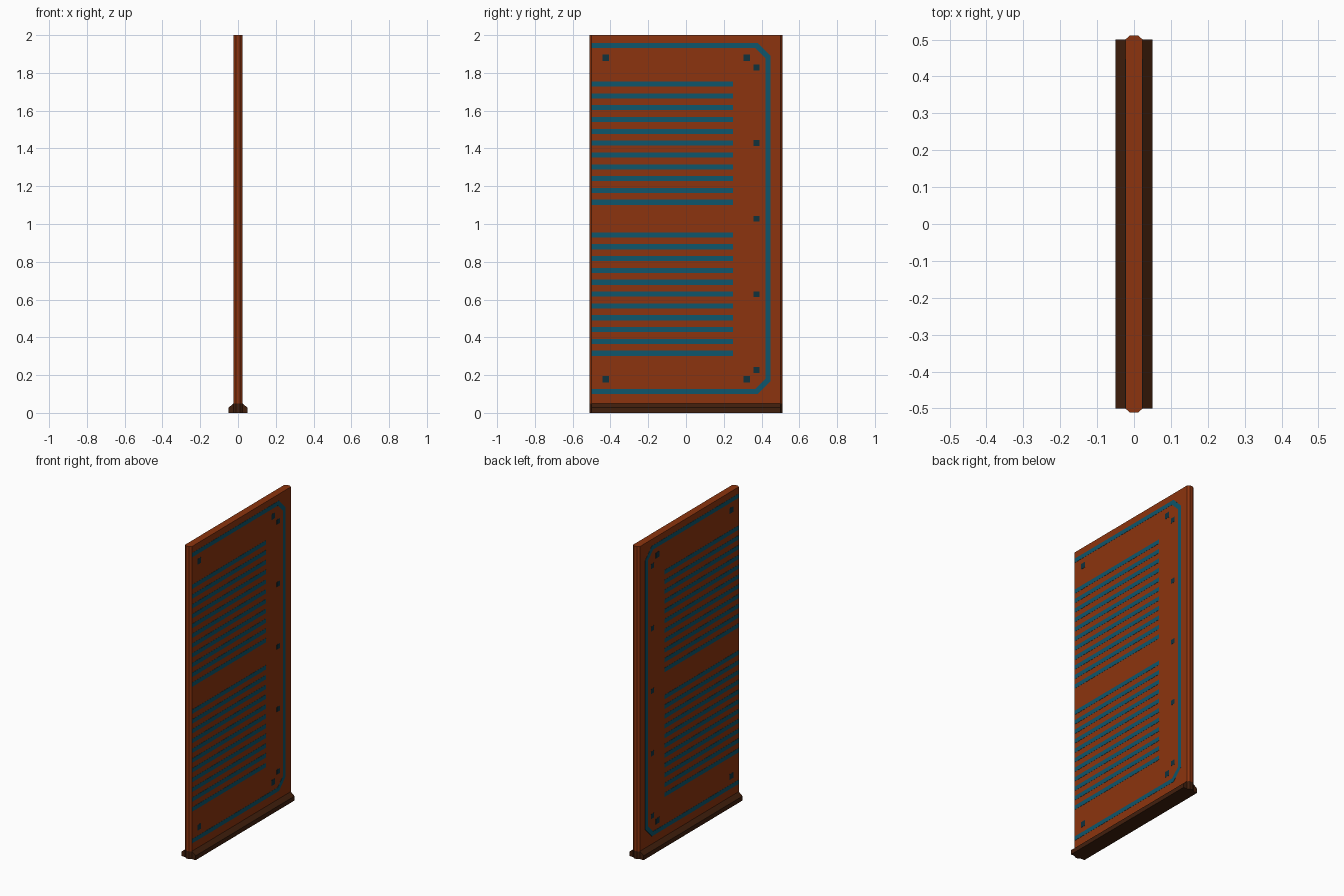
import bpy, bmesh

if "Cube" in bpy.data.objects:
    bpy.data.objects.remove(bpy.data.objects["Cube"])

def material(name, rgb):
    m = bpy.data.materials.new(name)
    m.diffuse_color = (*rgb, 1)
    m.use_nodes = True
    m.node_tree.nodes["Principled BSDF"].inputs["Base Color"].default_value = m.diffuse_color
    return m

RUST = material("rust orange", (0.262, 0.034, 0.0044))
TEAL = material("teal", (0.0044, 0.093, 0.15))
DARK_TEAL = material("dark teal", (0.005, 0.032, 0.048))
BROWN = material("dark brown", (0.053, 0.014, 0.004))

T = 0.0235      # half thickness of the panel
PLATE = 0.001   # thickness of painted details

def prism(bm, ring_a, ring_b):
    """Closed solid between two matching rings."""
    a = [bm.verts.new(p) for p in ring_a]
    b = [bm.verts.new(p) for p in ring_b]
    bm.faces.new(a)
    bm.faces.new(b[::-1])
    for i in range(len(a)):
        j = (i + 1) % len(a)
        bm.faces.new((a[i], b[i], b[j], a[j]))

def finish(bm, name, mat):
    bmesh.ops.recalc_face_normals(bm, faces=bm.faces)
    me = bpy.data.meshes.new(name)
    bm.to_mesh(me)
    bm.free()
    me.materials.append(mat)
    ob = bpy.data.objects.new(name, me)
    bpy.context.collection.objects.link(ob)
    return ob

def upright(name, z0, z1, mat):
    """Slab section with chamfered narrow ends."""
    pts = [(T, -0.5), (T, 0.5), (0.011, 0.511), (-0.011, 0.511),
           (-T, 0.5), (-T, -0.5), (-0.011, -0.511), (0.011, -0.511)]
    bm = bmesh.new()
    prism(bm, [(x, y, z0) for x, y in pts], [(x, y, z1) for x, y in pts])
    finish(bm, name, mat)

def plates(name, outlines, mat):
    """Thin plates from (y, z) outlines, mirrored to both faces."""
    bm = bmesh.new()
    for pts in outlines:
        for s in (-1, 1):
            prism(bm, [(s * (T - PLATE), y, z) for y, z in pts],
                  [(s * (T + PLATE), y, z) for y, z in pts])
    finish(bm, name, mat)

def rect(y0, y1, z, h):
    return [(y0, z - h / 2), (y1, z - h / 2), (y1, z + h / 2), (y0, z + h / 2)]

# Panel and its base core
upright("panel", 0.05, 2.0, RUST)
upright("base_core", 0.0, 0.05, BROWN)

# Sloped skirting along both sides of the base
bm = bmesh.new()
prof = [(-0.05, 0), (0.05, 0), (0.05, 0.028), (T, 0.05), (-T, 0.05), (-0.05, 0.028)]
prism(bm, [(x, -0.5, z) for x, z in prof], [(x, 0.5, z) for x, z in prof])
finish(bm, "base_skirting", BROWN)

# Two banks of horizontal slats
plates("slat_stripes",
       [rect(-0.5, 0.25, top - i * 0.0626, 0.027)
        for top in (1.741, 0.942) for i in range(11)], TEAL)

# Border line with clipped corners
outer = [(-0.5, 1.958), (0.38, 1.958), (0.447, 1.89), (0.447, 0.168), (0.38, 0.1), (-0.5, 0.1)]
inner = [(-0.5, 1.931), (0.367, 1.931), (0.42, 1.878), (0.42, 0.18), (0.367, 0.127), (-0.5, 0.127)]
plates("border_line",
       [[outer[i], outer[i + 1], inner[i + 1], inner[i]] for i in range(5)], TEAL)

# Square rivets
rivets = [(y, z, 0.036) for y in (-0.425, 0.322) for z in (0.178, 1.88)]
rivets += [(0.373, 0.228 + i * 0.4, 0.031) for i in range(5)]
plates("rivets", [rect(y - s / 2, y + s / 2, z, s) for y, z, s in rivets], DARK_TEAL)
